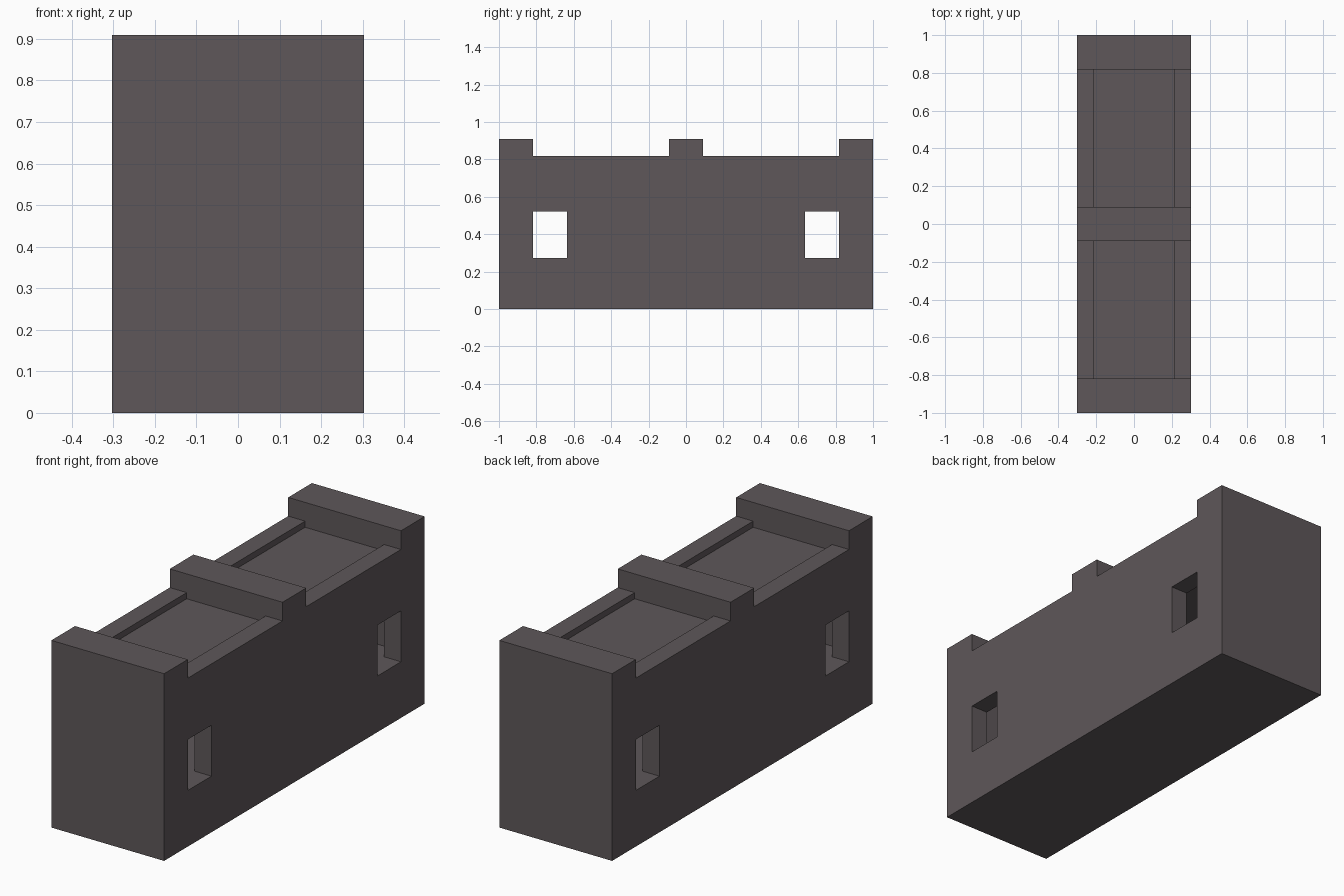
import bpy, bmesh

cube = bpy.data.objects.get("Cube")
if cube:
    bpy.data.objects.remove(cube, do_unlink=True)

U = 1 / 11            # one wall thickness
HALF_W = 0.303        # half of the block's width
INNER = HALF_W - U    # half width between the side walls

grey = bpy.data.materials.new("warm dark grey")
grey.use_nodes = True
colour = (0.112, 0.096, 0.101, 1)
grey.diffuse_color = colour
grey.node_tree.nodes["Principled BSDF"].inputs["Base Color"].default_value = colour


def extrude_x(name, outline, half):
    """Extrude a closed y-z outline symmetrically along x."""
    bm = bmesh.new()
    face = bm.faces.new([bm.verts.new((-half, y, z)) for y, z in outline])
    top = bmesh.ops.extrude_face_region(bm, geom=[face])["geom"]
    for v in top:
        if isinstance(v, bmesh.types.BMVert):
            v.co.x = half
    bmesh.ops.recalc_face_normals(bm, faces=bm.faces)
    mesh = bpy.data.meshes.new(name)
    bm.to_mesh(mesh)
    bm.free()
    mesh.materials.append(grey)
    obj = bpy.data.objects.new(name, mesh)
    bpy.context.collection.objects.link(obj)
    return obj


def cut(target, name, y0, y1, z0, z1, half):
    """Subtract a box from the target and discard the cutter."""
    cutter = extrude_x(name, [(y0, z0), (y1, z0), (y1, z1), (y0, z1)], half)
    cutter.hide_render = True
    mod = target.modifiers.new(name, 'BOOLEAN')
    mod.operation, mod.solver, mod.object = 'DIFFERENCE', 'EXACT', cutter
    bpy.context.view_layer.objects.active = target
    bpy.ops.object.modifier_apply(modifier=name)
    bpy.data.objects.remove(cutter, do_unlink=True)


# Block with three raised crossbars
low, high = 9 * U, 10 * U
body = extrude_x("wall_block", [
    (-1, 0), (1, 0), (1, high), (9 * U, high), (9 * U, low), (U, low),
    (U, high), (-U, high), (-U, low), (-9 * U, low), (-9 * U, high), (-1, high),
], HALF_W)

# Hollow room inside
cut(body, "room_cutter", -10 * U, 10 * U, 3 * U, 8 * U, INNER)

for a, b, c, d in ((7 * U, 9 * U, U, 9 * U), (-9 * U, -7 * U, -9 * U, -U)):
    # Window through both side walls
    cut(body, "window_cutter", a, b, 3 * U, 0.52, 0.5)
    # Shallow tray sunk in the roof between the crossbars
    cut(body, "tray_cutter", c, d, low - 0.03, 1.0, INNER)
